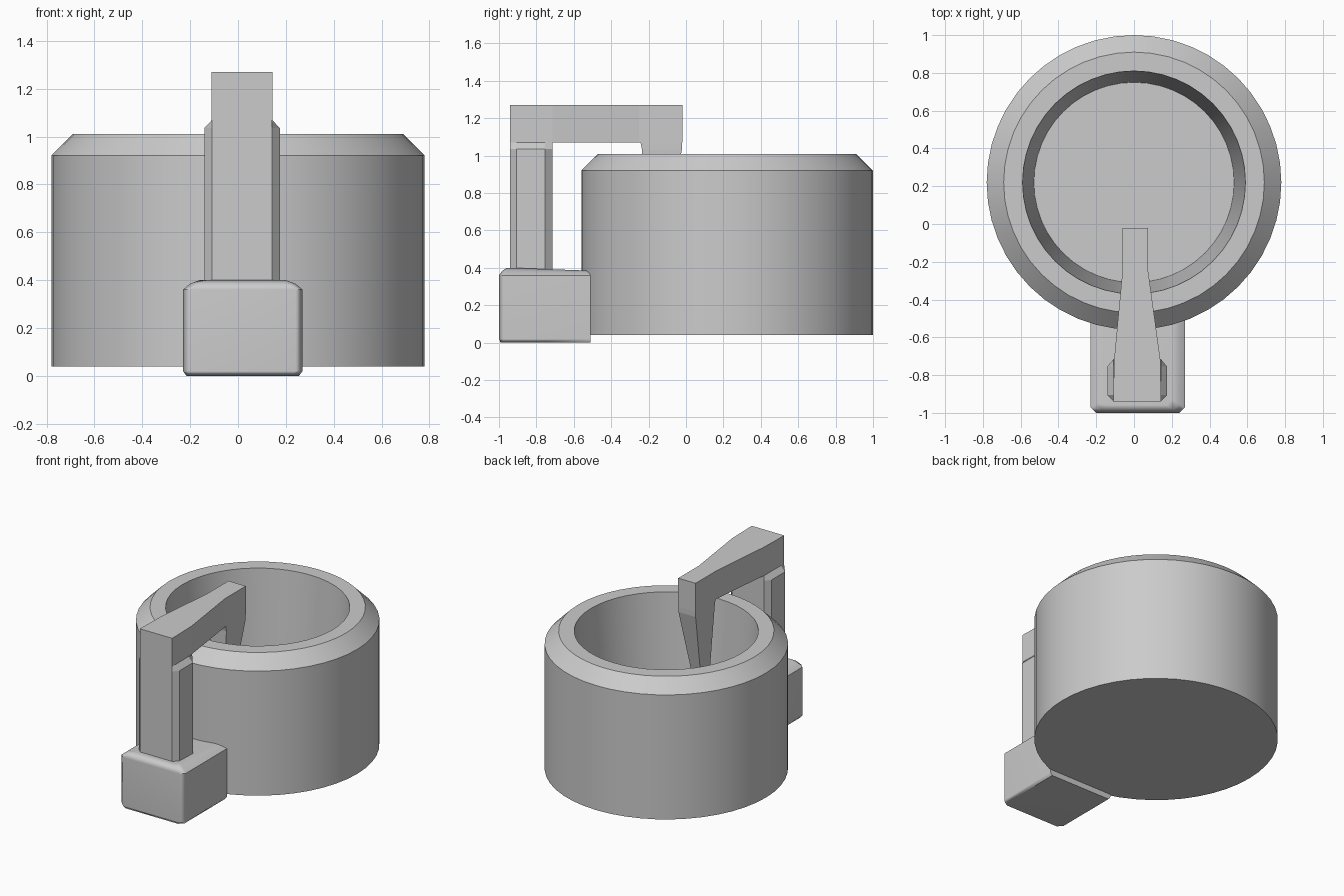
import bpy, bmesh, math

if "Cube" in bpy.data.objects:
    bpy.data.objects.remove(bpy.data.objects["Cube"])

CX = 0.017  # centre line of the arm and base


def loft(name, rings, smooth=None):
    """Skin a list of equal-length point rings and cap both ends."""
    bm = bmesh.new()
    loops = [[bm.verts.new(p) for p in ring] for ring in rings]
    for a, b in zip(loops, loops[1:]):
        for i in range(len(a)):
            j = (i + 1) % len(a)
            bm.faces.new((a[i], a[j], b[j], b[i]))
    bm.faces.new(loops[0][::-1])
    bm.faces.new(loops[-1])
    bmesh.ops.recalc_face_normals(bm, faces=bm.faces)
    mesh = bpy.data.meshes.new(name)
    bm.to_mesh(mesh)
    bm.free()
    obj = bpy.data.objects.new(name, mesh)
    bpy.context.collection.objects.link(obj)
    if smooth:
        bpy.ops.object.select_all(action='DESELECT')
        obj.select_set(True)
        bpy.context.view_layer.objects.active = obj
        bpy.ops.object.shade_smooth_by_angle(angle=math.radians(smooth))
    return obj


def circle(r, z, n=48):
    return [(r * math.cos(2 * math.pi * i / n),
             0.22 + r * math.sin(2 * math.pi * i / n), z) for i in range(n)]


def octagon(hw, y0, y1, z, cx, cf, cb):
    """Rectangle with front and back corners cut by cf and cb."""
    return [(CX + x, y, z) for x, y in (
        (-hw + cx, y0), (hw - cx, y0), (hw, y0 + cf), (hw, y1 - cb),
        (hw - cx, y1), (-hw + cx, y1), (-hw, y1 - cb), (-hw, y0 + cf))]


def rect(x, hw, y0, y1, z):
    return [(x - hw, y0, z), (x + hw, y0, z), (x + hw, y1, z), (x - hw, y1, z)]


# Round cup: outside wall, chamfer, rim, tapered inner wall, floor
loft("cup", [circle(r, z) for r, z in (
    (0.78, 0.04), (0.78, 0.92), (0.69, 1.01), (0.59, 1.01), (0.53, 0.14))], 30)

# Base block with softened edges, top sloping down towards the cup
base_rings = []
for z, inset, drop in ((0, 0.015, 0), (0.02, 0, 0), (0.36, 0, 0),
                       (0.385, 0.03, 0.01), (0.40, 0.07, 0.015)):
    h, f = 0.25 - inset, -1 + inset * 0.6
    base_rings.append([(0.02 + x, y, z - d) for x, y, d in (
        (-h + 0.03, f, 0), (h - 0.03, f, 0), (h, f + 0.03, 0), (h, -0.51, drop),
        (-h, -0.51, drop), (-h, f + 0.03, 0))])
base = loft("base_block", base_rings, 50)
base.modifiers.new("weighted", 'WEIGHTED_NORMAL').keep_sharp = True

# Upright post with chamfered corners and top shoulders
loft("post", [octagon(0.158, -0.94, -0.715, 0.37, 0.033, 0.035, 0.04),
              octagon(0.158, -0.94, -0.715, 1.035, 0.033, 0.035, 0.04),
              octagon(0.125, -0.94, -0.715, 1.07, 0, 0.035, 0.04)])

# Horizontal arm narrowing towards the cup
loft("arm", [[(x - w, y, 1.07), (x + w, y, 1.07), (x + w, y, 1.27), (x - w, y, 1.27)]
             for x, w, y in ((CX, 0.127, -0.94), (CX, 0.122, -0.715),
                             (0.007, 0.068, -0.25), (0.007, 0.068, -0.02))])

# Tapered tip hanging down into the cup
loft("hanging_tip", [rect(0.007, w, y0, y1, z) for w, y0, y1, z in (
    (0.068, -0.245, -0.02, 1.08), (0.067, -0.235, -0.022, 1.03),
    (0.03, -0.225, -0.14, 0.5))])
